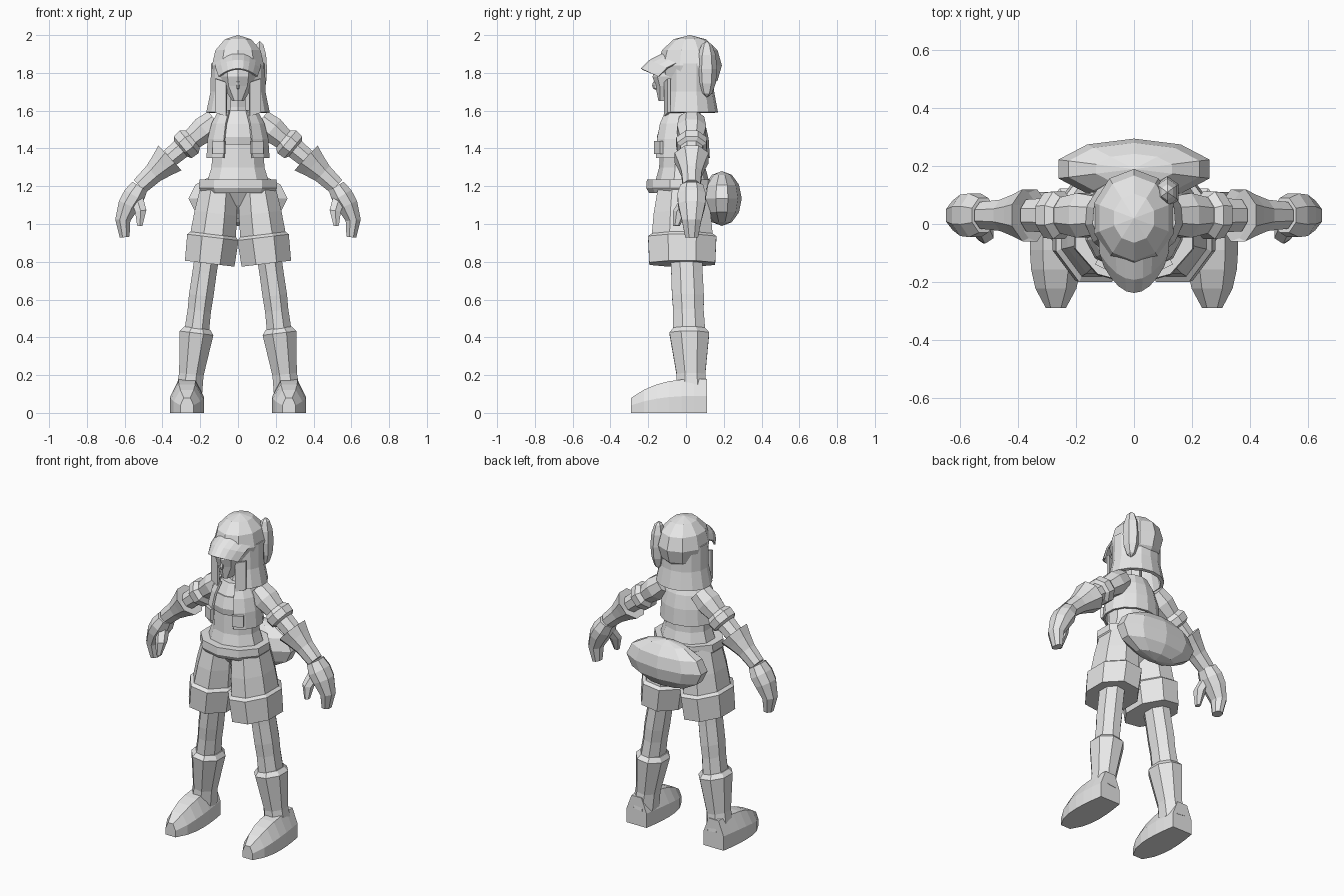
import bpy
import bmesh
from math import sin, cos, pi, radians
from mathutils import Vector, Matrix

default_cube = bpy.data.objects.get("Cube")
if default_cube:
    bpy.data.objects.remove(default_cube, do_unlink=True)

grey = bpy.data.materials.new("plain light grey")
grey.use_nodes = True
grey.diffuse_color = (.8, .8, .8, 1)
grey.node_tree.nodes["Principled BSDF"].inputs["Base Color"].default_value = grey.diffuse_color


def finish(name, bm, mirror=False, thick=0):
    """Turn a bmesh into an object, optionally mirrored and thickened."""
    bmesh.ops.recalc_face_normals(bm, faces=bm.faces)
    mesh = bpy.data.meshes.new(name)
    bm.to_mesh(mesh)
    bm.free()
    mesh.materials.append(grey)
    part = bpy.data.objects.new(name, mesh)
    bpy.context.collection.objects.link(part)
    if thick:
        shell = part.modifiers.new("thickness", 'SOLIDIFY')
        shell.thickness = thick
        shell.offset = 0
    if mirror:
        part.modifiers.new("mirror", 'MIRROR').use_mirror_merge = False


def skin(name, rings, closed=True, mirror=False, thick=0):
    """Join rows of points into a faceted surface; closed rows get end caps."""
    bm = bmesh.new()
    rows = [[bm.verts.new(point) for point in ring] for ring in rings]
    count = len(rows[0])
    for lower, upper in zip(rows, rows[1:]):
        for i in range(count if closed else count - 1):
            j = (i + 1) % count
            bm.faces.new((lower[i], lower[j], upper[j], upper[i]))
    if closed:
        bm.faces.new(rows[0])
        bm.faces.new(rows[-1])
    finish(name, bm, mirror, thick)


def tube(name, points, widths, depth, sides=8, mirror=False):
    """Rings square to a path; depth is the ratio of y radius to width."""
    rings = []
    grow = 1 / cos(pi / sides)
    angles = [(i + .5) * 2 * pi / sides for i in range(sides)]
    for i, (point, width) in enumerate(zip(points, widths)):
        path = points[min(i + 1, len(points) - 1)] - points[max(i - 1, 0)]
        across = Vector((-path.z, 0, path.x)).normalized() * width * grow
        inward = Vector((0, width * depth * grow, 0))
        rings.append([point + across * cos(a) + inward * sin(a) for a in angles])
    skin(name, rings, mirror=mirror)


def wrap(name, points, widths, depth, gap, thick, steps=12):
    """Shell round the back, open at the front by the given half angle."""
    start, span = radians(gap - 90), radians(360 - 2 * gap)
    angles = [start + span * i / steps for i in range(steps + 1)]
    rings = [[point + Vector((cos(a), depth * sin(a), 0)) * width for a in angles]
             for point, width in zip(points, widths)]
    skin(name, rings, closed=False, thick=thick)


def ball(name, centre, radii, segments=10, rings=6):
    """Low-poly ellipsoid."""
    bm = bmesh.new()
    shape = Matrix.Translation(centre) @ Matrix.Diagonal((*radii, 1))
    bmesh.ops.create_uvsphere(bm, u_segments=segments, v_segments=rings,
                              radius=1, matrix=shape)
    finish(name, bm)


def column(y, *heights):
    return [Vector((0, y, z)) for z in heights]


def along(start, end, *fractions):
    return [start.lerp(end, f) for f in fractions]


# Joints of the left side; the right side is mirrored
shoulder = Vector((.12, .03, 1.55))
elbow = Vector((.36, .03, 1.35))
wrist = Vector((.52, .03, 1.2))
knuckle = Vector((.58, .03, 1.1))
finger = Vector((.61, .03, 1.02))
fingertip = Vector((.6, .03, .93))
waist = Vector((.1, -.02, 1.2))
hem = Vector((.15, -.02, .79))
hip = Vector((.16, 0, .86))
knee = Vector((.195, .01, .62))
ankle = Vector((.26, .03, .1))

# Head, nose and neck
tube("head", [Vector((0, -.1, 1.65)), *column(-.04, 1.73, 1.78), *column(-.01, 1.87)],
     (.03, .08, .09, .09), 1.45, sides=10)
ball("nose", (0, -.16, 1.735), (.012, .02, .025), segments=6, rings=4)
tube("neck", column(0, 1.55, 1.62, 1.7), (.055, .04, .04), 1.1, sides=6)

# Cap with its brim, and the loose tuft on one side
ball("cap", (0, .02, 1.84), (.145, .17, .16))
ball("side_tuft", (.115, .11, 1.82), (.045, .055, .15), segments=6)
brim_rows = [(.12, .12, 1.9), (.115, .19, 1.865), (.1, .235, 1.82)]
spread = [i / 4 - 1 for i in range(9)]
skin("cap_brim", [[(width * t, .09 * t * t - reach, height - .04 * t * t) for t in spread]
                  for width, reach, height in brim_rows], closed=False, thick=.01)

# Long hair and front locks
wrap("hair", column(.02, 1.85, 1.7, 1.59), (.135, .137, .16), .87, gap=32, thick=.02)
skin("front_locks", [[(.06, -.11, z), (.12, -.09, z + .02)] for z in (1.75, 1.57)],
     closed=False, mirror=True, thick=.015)

# Torso, short top and open vest with pockets
tube("torso", column(-.02, 1.17, 1.3, 1.4, 1.52, 1.6), (.18, .14, .135, .128, .08), .83, sides=10)
tube("short_top", column(-.025, 1.42, 1.46, 1.53), (.13, .137, .115), .9, sides=10)
wrap("vest", column(-.025, 1.35, 1.45, 1.53, 1.6), (.165, .158, .138, .1), .88, gap=27, thick=.012)
skin("vest_pockets", [[(.07, -.16, z), (.13, -.13, z)] for z in (1.37, 1.44)],
     closed=False, mirror=True, thick=.02)

# Sleeves, arms, gloves and hands
tube("upper_arms", along(shoulder, elbow, 0, .25, .5, 1), (.06, .07, .057, .05), 1.1, mirror=True)
tube("sleeve_bands", along(shoulder, elbow, .5, .58, .72, .76), (.06, .078, .074, .055), 1.05,
     mirror=True)
tube("glove_cuffs", along(elbow, wrist, .05, 0, .25, .55, 1), (.07, .09, .072, .054, .046), 1,
     mirror=True)
tube("hands", [wrist, *along(wrist, knuckle, .5, 1), finger, fingertip],
     (.046, .058, .055, .04, .026), 1.3, mirror=True)
tube("thumbs", [wrist.lerp(knuckle, .4), Vector((.515, -.03, 1.07)), Vector((.52, -.05, .99))],
     (.035, .03, .014), 1.1, sides=6, mirror=True)

# Belt, hips and shorts with turned-up cuffs
tube("belt", column(-.03, 1.165, 1.19, 1.235), (.19, .207, .203), .83, sides=10)
tube("hips", column(0, 1.03, 1.1, 1.19), (.04, .11, .18), .8)
tube("shorts", along(waist, hem, 0, .35, .7), (.095, .113, .123), 1.33, mirror=True)
tube("shorts_cuffs", along(waist, hem, .62, .66, 1), (.12, .137, .132), 1.32, mirror=True)

# Waist bag at the back
ball("waist_bag", (0, .19, 1.135), (.275, .105, .145))

# Legs, boot shafts and boot feet
tube("legs", [*along(hip, knee, 0, .5, 1), *along(knee, ankle, .15, .35)],
     (.065, .064, .065, .062, .065), 1.3, mirror=True)
tube("boot_shafts", along(knee, ankle, .33, .38, .8, 1), (.07, .09, .065, .07), 1.17, mirror=True)
outline = [(-1, 0), (-1, .5), (-.5, 1), (.5, 1), (1, .5), (1, 0)]
feet = []
for t in [i / 6 for i in range(7)]:
    half_width = (.07 + .02 * sin(pi * t)) * (1 - t ** 8 / 2)
    height = .18 - .1 * t ** 3
    feet.append([(.27 + half_width * u, .11 - .4 * t, height * v) for u, v in outline])
skin("boot_feet", feet, mirror=True)
